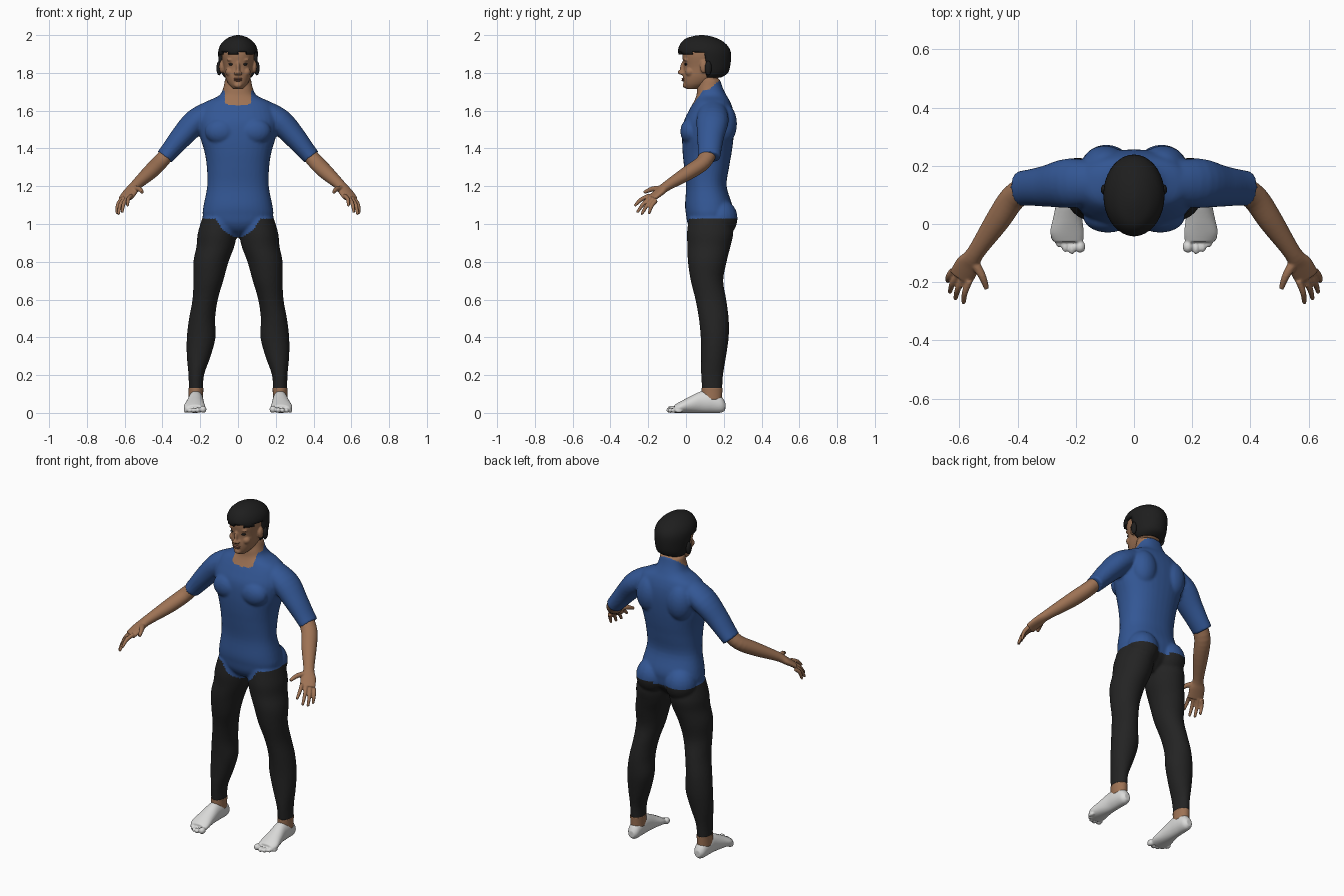
import bpy, bmesh, math
from mathutils import Vector, Matrix

if "Cube" in bpy.data.objects:
    bpy.data.objects.remove(bpy.data.objects["Cube"])

X, Y, Z = Vector((1, 0, 0)), Vector((0, 1, 0)), Vector((0, 0, 1))


def material(name, *rgb):
    m = bpy.data.materials.new(name)
    m.use_nodes = True
    m.diffuse_color = (*rgb, 1)
    node = next(k for k in m.node_tree.nodes if k.type == "BSDF_PRINCIPLED")
    node.inputs["Base Color"].default_value = (*rgb, 1)
    node.inputs["Roughness"].default_value = 0.8
    return m


SKIN = material("brown skin", 0.34, 0.17, 0.09)
SHIRT = material("blue cloth", 0.033, 0.095, 0.3)
LEGGING = material("black cloth", 0.017, 0.017, 0.017)
HAIR = material("black hair", 0.013, 0.013, 0.013)
FOOT = material("pale grey", 0.7, 0.7, 0.69)
LIP = material("dark lip", 0.22, 0.09, 0.055)


def spline(rows, steps):
    """Smooth curve through the rows, component by component."""
    pts = [rows[0], *rows, rows[-1]]
    out = []
    for i in range(1, len(pts) - 2):
        for k in range(steps):
            t = k / steps
            out.append([b + t / 2 * (c - a + t * (2*a - 5*b + 4*c - d + t * (3*b - a - 3*c + d)))
                        for a, b, c, d in zip(*pts[i - 1:i + 3])])
    return out + [list(rows[-1])]


def loft(bm, rows, frame=None, power=2, n=36, steps=4):
    """Closed tube through rows of (x, y, z, radius_u, radius_v)."""
    rows = spline(rows, steps)
    rings = []
    for i, (x, y, z, a, b) in enumerate(rows):
        if frame:
            u, v = frame
        else:
            t = Vector(rows[min(i + 1, len(rows) - 1)][:3]) - Vector(rows[max(i - 1, 0)][:3])
            u = t.cross(Z).normalized()
            v = u.cross(t).normalized()
        ring = []
        for k in range(n):
            c, s = math.cos(math.tau * k / n), math.sin(math.tau * k / n)
            c, s = (math.copysign(abs(w) ** (2 / power), w) for w in (c, s))
            ring.append(bm.verts.new(Vector((x, y, z)) + u * c * max(a, .002) + v * s * max(b, .002)))
        rings.append(ring)
    for lo, hi in zip(rings, rings[1:]):
        for k in range(n):
            bm.faces.new((lo[k], lo[k - 1], hi[k - 1], hi[k]))
    bm.faces.new(rings[0])
    bm.faces.new(rings[-1])


def stack(bm, rows, power=2):
    """Upright loft from rows of (z, x, half_width, front_y, back_y)."""
    loft(bm, [(x, (f + b) / 2, z, w, (b - f) / 2) for z, x, w, f, b in rows], (X, Y), power)


def ball(bm, loc, size):
    bmesh.ops.create_uvsphere(bm, u_segments=20, v_segments=14, radius=1,
                              matrix=Matrix.LocRotScale(Vector(loc), None, Vector(size)))


def mirror(bm):
    new = bmesh.ops.duplicate(bm, geom=bm.verts[:] + bm.edges[:] + bm.faces[:])["geom"]
    for g in new:
        if isinstance(g, bmesh.types.BMVert):
            g.co.x *= -1


def finish(name, bm, mats, voxel=0, rule=None, smooth=3, thick=0):
    bmesh.ops.recalc_face_normals(bm, faces=bm.faces[:])
    me = bpy.data.meshes.new(name)
    bm.to_mesh(me)
    bm.free()
    ob = bpy.data.objects.new(name, me)
    bpy.context.scene.collection.objects.link(ob)
    if voxel:
        # Fuse the overlapping volumes into one soft skin
        mod = ob.modifiers.new("fuse", "REMESH")
        mod.mode = "VOXEL"
        mod.voxel_size = voxel
        mod = ob.modifiers.new("soften", "SMOOTH")
        mod.factor = 0.5
        mod.iterations = smooth
        bpy.context.view_layer.update()
        dg = bpy.context.evaluated_depsgraph_get()
        me = bpy.data.meshes.new_from_object(ob.evaluated_get(dg))
        ob.modifiers.clear()
        ob.data = me
        me.name = name
    me.materials.clear()
    for m in mats:
        me.materials.append(m)
    for p in me.polygons:
        p.use_smooth = True
        p.material_index = rule(p.center) if rule else 0
    if thick:
        mod = ob.modifiers.new("thickness", "SOLIDIFY")
        mod.thickness = thick
        mod.offset = -1
    return ob


# Clothed body: legs, sleeves and muscle forms in pairs, then torso and neck
bm = bmesh.new()
stack(bm, [(1.03, .1, .09, .015, .24), (.95, .11, .103, .005, .25), (.88, .12, .1, .008, .235),
           (.8, .143, .093, .01, .215), (.7, .157, .079, .025, .197), (.6, .174, .067, .05, .213),
           (.5, .19, .069, .068, .226), (.4, .195, .076, .078, .226), (.3, .208, .063, .08, .212),
           (.2, .221, .041, .08, .196), (.12, .223, .038, .086, .191)])
loft(bm, [(.13, .14, 1.6, .075, .06), (.222, .14, 1.543, .085, .067), (.3, .13, 1.46, .071, .059),
          (.36, .125, 1.388, .062, .05), (.39, .122, 1.353, .06, .046)])
ball(bm, (.09, .025, 1.49), (.085, .055, .07))
ball(bm, (.1, .2, 1.53), (.08, .07, .11))
ball(bm, (.095, .185, 1.03), (.092, .088, .1))
mirror(bm)
stack(bm, [(.93, 0, .03, .1, .17), (.96, 0, .09, .04, .2), (1, 0, .17, .01, .235),
           (1.05, 0, .187, 0, .245), (1.1, 0, .182, -.005, .245), (1.2, 0, .163, 0, .215),
           (1.3, 0, .165, -.01, .228), (1.38, 0, .177, -.018, .242), (1.46, 0, .2, -.02, .252),
           (1.54, 0, .212, -.012, .256), (1.6, 0, .2, .015, .25), (1.645, 0, .17, .04, .235),
           (1.68, 0, .1, .055, .215), (1.72, 0, .078, .06, .195), (1.765, 0, .07, .075, .18)], 2.3)
stack(bm, [(1.6, 0, .06, .07, .2), (1.7, 0, .064, .062, .18), (1.8, 0, .06, .05, .16)])


def body_colour(c):
    x = abs(c.x)
    if c.z > 1.65 + .9 * (c.y - .055) and (x < .07 or c.z > 1.71):
        return 2
    hem = 1.03 - (.015 if x < .04 else 0)
    if c.y < .14:
        hem = .93 + .1 * min(1, (x / .12) ** 2)
    return 0 if c.z > hem else 1


finish("shirt_and_leggings", bm, [SHIRT, LEGGING, SKIN], .008, body_colour)

# Forearms and hands
bm = bmesh.new()
loft(bm, [(.36, .125, 1.388, .045, .038), (.415, .09, 1.325, .045, .04), (.47, .01, 1.27, .042, .038),
          (.545, -.1, 1.202, .03, .026), (.57, -.14, 1.17, .042, .021), (.595, -.183, 1.136, .043, .016)])
index, little = Vector((.565, -.195, 1.15)), Vector((.622, -.158, 1.125))
tips = [(.585, -.268, 1.1), (.613, -.255, 1.066), (.632, -.232, 1.056), (.64, -.195, 1.06)]
for i, tip in enumerate(tips):
    base, tip = index.lerp(little, i / 3), Vector(tip)
    knuckle = base.lerp(tip, .5) + Vector((.006, -.004, .006))
    loft(bm, [(*base, .011, .012), (*knuckle, .0105, .011), (*tip, .008, .008)], n=14)
    ball(bm, tip, [.008] * 3)
loft(bm, [(.553, -.125, 1.188, .018, .016), (.522, -.178, 1.185, .0135, .0135),
          (.506, -.222, 1.167, .009, .009)], n=14)
mirror(bm)
finish("forearms_and_hands", bm, [SKIN], .0045, smooth=2)

# Ankles
bm = bmesh.new()
stack(bm, [(.07, .223, .038, .085, .19), (.11, .223, .039, .083, .192), (.132, .223, .04, .083, .193)])
mirror(bm)
finish("ankles", bm, [SKIN])

# Feet with toes
bm = bmesh.new()
loft(bm, [(.222, .208, .035, .018, .02), (.222, .185, .045, .034, .044), (.223, .13, .058, .04, .058),
          (.224, .08, .057, .042, .057), (.228, .02, .043, .05, .043), (.23, -.03, .03, .058, .03),
          (.225, -.062, .021, .05, .021)], (X, Z))
for x, y, r in [(.185, -.078, .019), (.213, -.083, .014), (.236, -.076, .013),
                (.257, -.06, .013), (.275, -.038, .012)]:
    ball(bm, (x, y, r), (r * .95, .021, r))
mirror(bm)
finish("feet", bm, [FOOT], .0045, smooth=2)

# Head with ears, brows, cheeks and nose
bm = bmesh.new()
ball(bm, (.086, .095, 1.832), (.014, .022, .034))
ball(bm, (.034, .002, 1.869), (.026, .014, .008))
ball(bm, (.042, .02, 1.805), (.025, .024, .024))
ball(bm, (.012, -.022, 1.798), (.011, .013, .009))
mirror(bm)
stack(bm, [(1.715, 0, .026, .003, .06), (1.74, 0, .05, -.01, .12), (1.78, 0, .068, -.016, .18),
           (1.83, 0, .077, -.012, .21), (1.9, 0, .087, -.02, .215), (1.95, 0, .075, -.005, .195),
           (1.98, 0, .045, .03, .15)], 2.2)
ball(bm, (0, -.012, 1.822), (.011, .02, .04))
ball(bm, (0, -.027, 1.803), (.013, .018, .012))
ball(bm, (0, -.004, 1.735), (.022, .014, .015))
finish("head", bm, [SKIN], .005, smooth=2)

# Eyes
bm = bmesh.new()
ball(bm, (.035, .001, 1.846), (.015, .01, .007))
mirror(bm)
finish("eyes", bm, [HAIR])

# Lips
bm = bmesh.new()
ball(bm, (0, -.012, 1.769), (.025, .012, .005))
ball(bm, (0, -.012, 1.76), (.021, .012, .005))
finish("lips", bm, [LIP])

# Hair cap, cut away around the face
bm = bmesh.new()
stack(bm, [(1.775, 0, .07, .06, .185), (1.8, 0, .088, .02, .222), (1.85, 0, .1, -.02, .236),
           (1.91, 0, .105, -.042, .237), (1.95, 0, .092, -.032, .215), (1.98, 0, .062, -.005, .172),
           (1.995, 0, .03, .04, .125), (2, 0, .006, .075, .09)])
bmesh.ops.recalc_face_normals(bm, faces=bm.faces[:])


def off_hair(face):
    c = face.calc_center_median()
    line = 1.903 + .006 * math.sin(70 * c.x)
    return (c.y < .11 and c.z < line) or (len(face.verts) > 4 and c.z < 1.8)


bmesh.ops.delete(bm, geom=[f for f in bm.faces if off_hair(f)], context="FACES")
finish("hair", bm, [HAIR], thick=.022)

# Locks behind the ears
bm = bmesh.new()
ball(bm, (.1, .118, 1.825), (.014, .018, .038))
mirror(bm)
finish("side_locks", bm, [HAIR])
